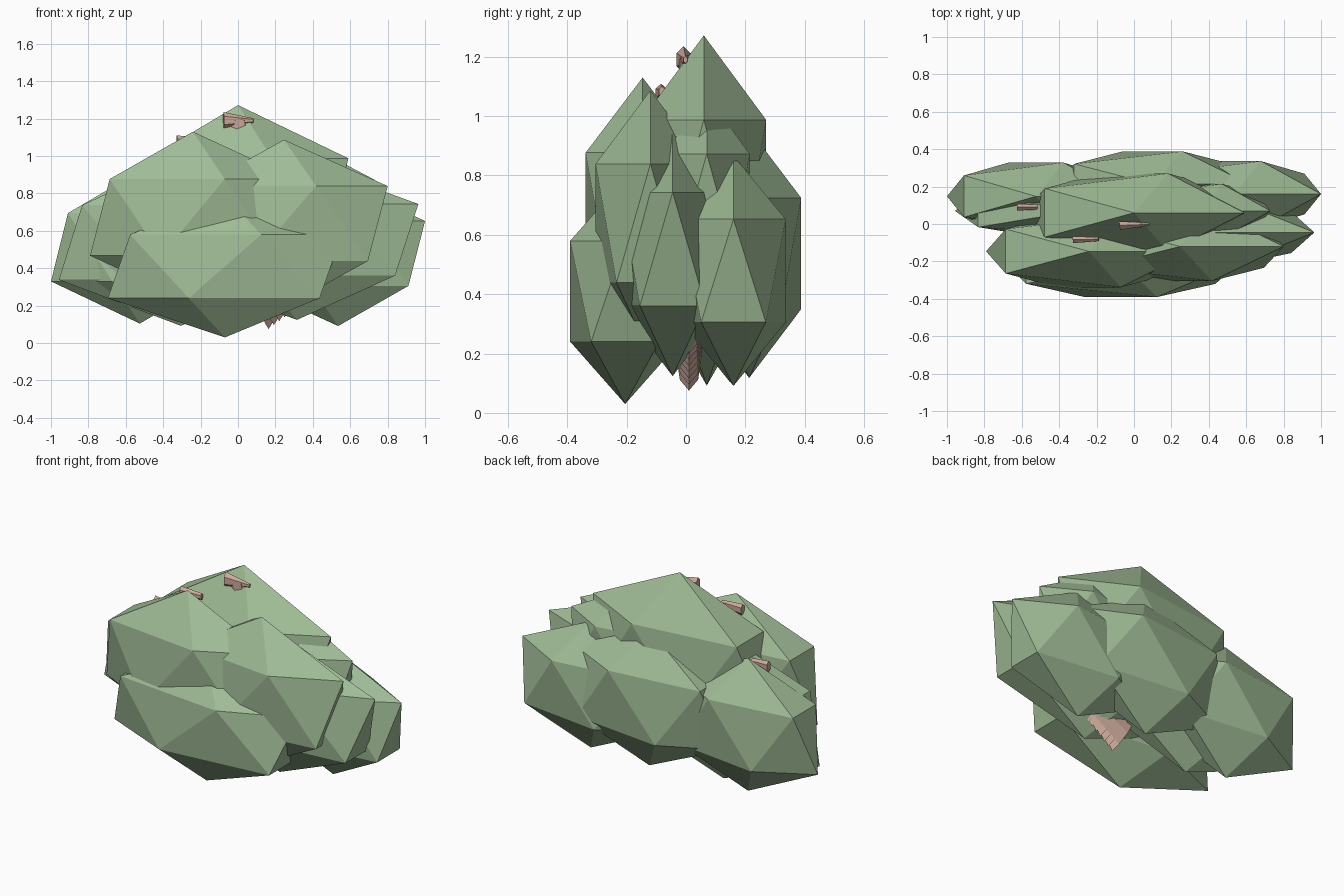
import bpy
import bmesh
import math
from mathutils import Matrix, Vector

cube = bpy.data.objects.get("Cube")
if cube:
    bpy.data.objects.remove(cube)


def material(name, rgb):
    m = bpy.data.materials.new(name)
    m.use_nodes = True
    m.diffuse_color = (*rgb, 1)
    m.node_tree.nodes["Principled BSDF"].inputs["Base Color"].default_value = (*rgb, 1)
    return m


LEAF = material("leaf_green", (0.35, 0.50, 0.305))
WOOD = material("wood_tan", (0.60, 0.40, 0.325))


def add_object(name, bm, mat):
    mesh = bpy.data.meshes.new(name)
    bm.to_mesh(mesh)
    bm.free()
    mesh.materials.append(mat)
    obj = bpy.data.objects.new(name, mesh)
    bpy.context.collection.objects.link(obj)
    return obj


def clump(name, centre, radii):
    """Faceted foliage mass: a stretched icosahedron."""
    bm = bmesh.new()
    bmesh.ops.create_icosphere(bm, subdivisions=1, radius=1)
    bmesh.ops.transform(bm, matrix=Matrix.LocRotScale(Vector(centre), None, Vector(radii)),
                        verts=bm.verts)
    add_object(name, bm, LEAF)


def limb(name, start, end, r0, r1, flat=0.45, sides=8, steps=1):
    """Tapered limb of overlapping flared rings, flattened front to back."""
    start, end = Vector(start), Vector(end)
    axis = end - start
    turn = axis.to_track_quat('Z', 'Y').to_matrix().to_4x4()
    bm = bmesh.new()
    for i in range(steps):
        r = r0 + (r1 - r0) * i / steps
        tip = r * 0.86 if steps > 1 else r1
        mid = start + axis * (i + 0.5) / steps
        squash = Matrix.Diagonal((1, flat, 1, 1))
        place = Matrix.Translation(mid) @ squash @ turn
        bmesh.ops.create_cone(bm, cap_ends=True, segments=sides, radius1=r, radius2=tip,
                              depth=axis.length / steps * 1.1, matrix=place)
    add_object(name, bm, WOOD)


# Foliage
clump("leaves_crown", (0, 0.06, 0.757), (0.66, 0.247, 0.515))
clump("leaves_front_low", (-0.07, -0.205, 0.41), (0.70, 0.218, 0.38))
clump("leaves_front_right", (-0.241, -0.146, 0.672), (0.615, 0.226, 0.458))
clump("leaves_front_left", (0.246, -0.12, 0.639), (0.62, 0.217, 0.448))
clump("leaves_back_right", (-0.525, 0.148, 0.512), (0.531, 0.212, 0.408))
clump("leaves_back_left", (0.535, 0.16, 0.479), (0.52, 0.207, 0.388))
clump("leaves_back", (0.10, 0.213, 0.537), (0.58, 0.206, 0.419))
clump("leaves_middle_left", (0.315, -0.045, 0.552), (0.726, 0.21, 0.428))
clump("leaves_middle_right", (-0.305, 0.07, 0.538), (0.73, 0.165, 0.446))
clump("leaves_upper_left", (0.354, 0.07, 0.712), (0.42, 0.17, 0.36))

# Ringed leaning trunk
limb("trunk", (0.09, 0.01, 0.20), (0.42, 0.01, 0.40), 0.145, 0.11, flat=0.3, steps=11)

# Branches with their exposed ends
limb("branch_top", (0.1, 0.02, 0.7), (0, -0.01, 1.17), 0.06, 0.05, sides=6)
limb("branch_end_top", (-0.07, -0.01, 1.19), (0.075, 0, 1.19), 0.045, 0.012, flat=0.6, sides=6)
limb("branch_end_front", (-0.32, -0.085, 1.075), (-0.195, -0.08, 1.08), 0.035, 0.02, flat=0.6, sides=6)
limb("branch_end_side", (-0.62, 0.09, 0.87), (-0.52, 0.09, 0.87), 0.035, 0.025, flat=0.6, sides=6)
